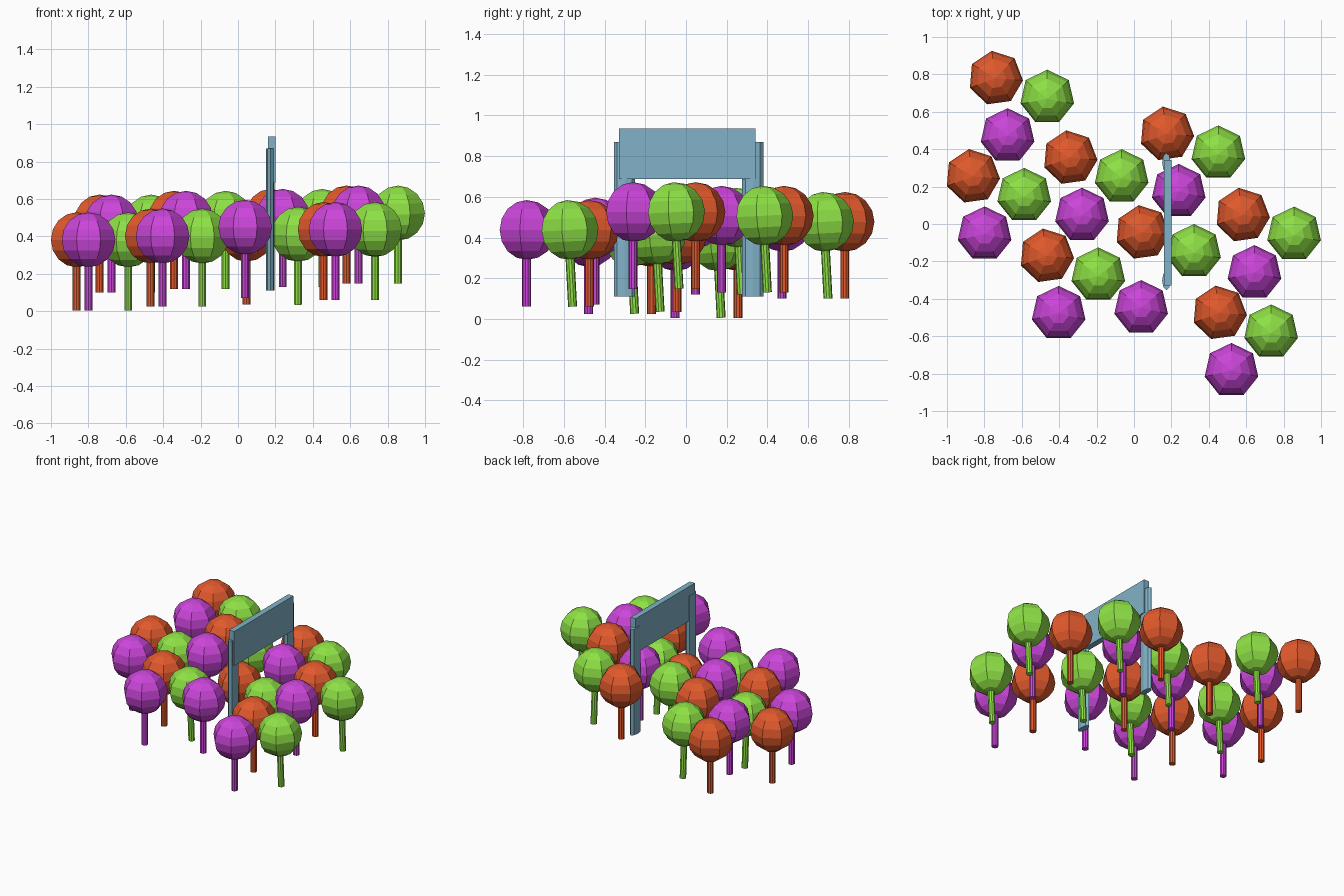
import bpy, bmesh
from math import sin, cos, pi, radians
from mathutils import Matrix

if "Cube" in bpy.data.objects:
    bpy.data.objects.remove(bpy.data.objects["Cube"])


def material(name, rgb):
    m = bpy.data.materials.new(name)
    m.diffuse_color = (*rgb, 1)
    m.use_nodes = True
    m.node_tree.nodes["Principled BSDF"].inputs["Base Color"].default_value = m.diffuse_color
    return m


def finish(name, bm, mat):
    bmesh.ops.recalc_face_normals(bm, faces=bm.faces)
    me = bpy.data.meshes.new(name)
    bm.to_mesh(me)
    bm.free()
    me.materials.append(mat)
    ob = bpy.data.objects.new(name, me)
    bpy.context.collection.objects.link(ob)
    return ob


ORANGE = material("orange", (0.75, 0.10, 0.025))
GREEN = material("green", (0.27, 0.75, 0.06))
PURPLE = material("purple", (0.60, 0.06, 0.70))
BLUE = material("blue", (0.22, 0.45, 0.58))

CROWN_R, CROWN_Z, TRUNK_R = 0.147, 0.377, 0.022
SIDES, RINGS = 7, 8


def tree(name, x, y, base, mat, spin=90, lean=0):
    # Low-poly ball crown, origin at its centre
    bm = bmesh.new()
    prof = [bm.verts.new((CROWN_R * sin(pi * i / RINGS), 0, CROWN_R * cos(pi * i / RINGS)))
            for i in range(RINGS + 1)]
    edges = [bm.edges.new(p) for p in zip(prof, prof[1:])]
    bmesh.ops.spin(bm, geom=prof + edges, cent=(0, 0, 0), axis=(0, 0, 1),
                   angle=2 * pi, steps=SIDES)
    bmesh.ops.remove_doubles(bm, verts=bm.verts, dist=0.0005)
    bmesh.ops.rotate(bm, verts=bm.verts, cent=(0, 0, 0),
                     matrix=Matrix.Rotation(radians(spin), 3, 'Z'))
    # Trunk reaching a little into the crown
    length = CROWN_Z - 0.08
    bmesh.ops.create_cone(bm, cap_ends=True, segments=10, radius1=TRUNK_R, radius2=TRUNK_R,
                          depth=length, matrix=Matrix.Translation((0, 0, -CROWN_Z + length / 2)))
    ob = finish(name, bm, mat)
    ob.location = (x, y, base + CROWN_Z)
    ob.rotation_euler.x = radians(lean)


# Groups of three trees: position of the orange one, and ground height
groups = [(-0.863, 0.255, 0.005), (-0.74, 0.78, 0.10),
          (-0.467, -0.17, 0.025), (-0.342, 0.355, 0.12),
          (0.045, -0.045, 0.035), (0.175, 0.482, 0.13),
          (0.457, -0.475, 0.06), (0.58, 0.048, 0.148)]

for n, (x, y, z) in enumerate(groups, 1):
    tree(f"orange_tree_{n}", x, y, z, ORANGE, spin=98)
    tree(f"green_tree_{n}", x + 0.276, y - 0.102, z, GREEN, lean=3)
    if n == 5:  # one purple tree stands out of the pattern
        tree("purple_tree_5", 0.038, -0.447, 0.072, PURPLE)
    else:
        tree(f"purple_tree_{n}", x + 0.064, y - 0.308, z, PURPLE)

# Gate posts: flattened cylinders
for name, y in (("gate_post_front", -0.302), ("gate_post_back", 0.328)):
    bm = bmesh.new()
    bmesh.ops.create_cone(bm, cap_ends=True, segments=8, radius1=1, radius2=1, depth=1,
                          matrix=Matrix.Diagonal((0.0225, 0.052, 0.758, 1)))
    finish(name, bm, BLUE).location = (0.173, y, 0.49)

# Gate beam: flat board
bm = bmesh.new()
bmesh.ops.create_cube(bm, size=1, matrix=Matrix.Diagonal((0.041, 0.67, 0.247, 1)))
finish("gate_beam", bm, BLUE).location = (0.180, 0.006, 0.812)
